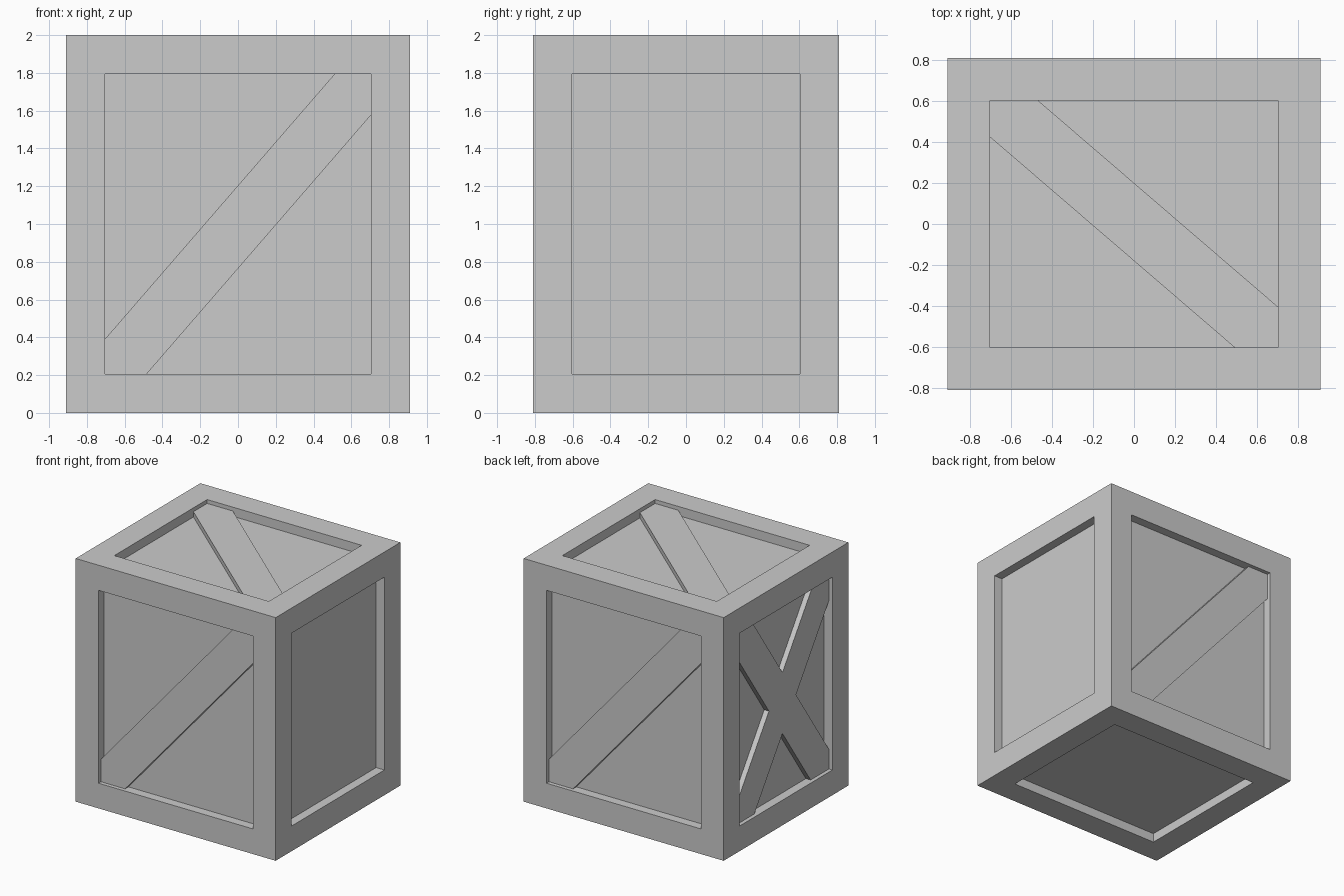
import bpy, bmesh
from math import radians, sin, cos
from mathutils import Vector, Matrix

if "Cube" in bpy.data.objects:
    bpy.data.objects.remove(bpy.data.objects["Cube"])

W, D, H = 1.82, 1.62, 2.0     # outer size
RIM = 0.207                   # frame width
PANEL, BRACE = 0.075, 0.032   # depth of panel and of board face below the frame
BOARD = 0.288                 # board width


def add_object(name, bm):
    bmesh.ops.recalc_face_normals(bm, faces=bm.faces)
    mesh = bpy.data.meshes.new(name)
    bm.to_mesh(mesh)
    bm.free()
    ob = bpy.data.objects.new(name, mesh)
    bpy.context.collection.objects.link(ob)
    return ob


def clip(bm, point, normal):
    """Cut away everything on the normal side of the plane and close the cut."""
    geom = bm.verts[:] + bm.edges[:] + bm.faces[:]
    res = bmesh.ops.bisect_plane(bm, geom=geom, dist=1e-6, plane_co=point,
                                 plane_no=normal, clear_outer=True)
    edges = [e for e in res["geom_cut"] if isinstance(e, bmesh.types.BMEdge)]
    if edges:
        bmesh.ops.holes_fill(bm, edges=edges)


def add_board(name, face, angle, shift, extra=None):
    """Diagonal board lying in a face recess, trimmed to its opening."""
    centre, u, v, hu, hv = face
    a = radians(angle)
    bm = bmesh.new()
    bmesh.ops.create_cube(bm, size=1)
    bmesh.ops.scale(bm, vec=(4, BOARD, PANEL - BRACE), verts=bm.verts)
    bmesh.ops.rotate(bm, matrix=Matrix.Rotation(a, 3, 'Z'), verts=bm.verts)
    bmesh.ops.translate(bm, vec=(0, shift, -(PANEL + BRACE) / 2), verts=bm.verts)
    for s in (-1, 1):
        clip(bm, (s * (hu - RIM), 0, 0), (s, 0, 0))
        clip(bm, (0, s * (hv - RIM), 0), (0, s, 0))
    if extra:
        clip(bm, *extra)
    n = u.cross(v)
    m = Matrix((u, v, n)).transposed().to_4x4()
    m.translation = centre
    bmesh.ops.transform(bm, matrix=m, verts=bm.verts)
    add_object(name, bm)


# Crate body: box with a recessed panel on each side
bm = bmesh.new()
bmesh.ops.create_cube(bm, size=1)
bmesh.ops.scale(bm, vec=(W, D, H), verts=bm.verts)
bmesh.ops.translate(bm, vec=(0, 0, H / 2), verts=bm.verts)
sides = bm.faces[:]
bmesh.ops.inset_individual(bm, faces=sides, thickness=RIM, use_even_offset=True)
for f in bmesh.ops.extrude_discrete_faces(bm, faces=sides)["faces"]:
    bmesh.ops.translate(bm, vec=-f.normal * PANEL, verts=f.verts)
add_object("crate_body", bm)

# Face frames: centre, right, up, half width, half height
X, Y, Z = Vector((1, 0, 0)), Vector((0, 1, 0)), Vector((0, 0, 1))
front = (Vector((0, -D / 2, H / 2)), X, Z, W / 2, H / 2)
back = (Vector((0, D / 2, H / 2)), -X, Z, W / 2, H / 2)
left = (Vector((-W / 2, 0, H / 2)), -Y, Z, D / 2, H / 2)
top = (Vector((0, 0, H)), X, Y, W / 2, D / 2)

# Single diagonal boards
add_board("front_brace", front, 49.1, -0.016)
add_board("back_brace", back, 49.1, -0.016)
add_board("top_brace", top, -40.7, 0.01)

# Crossed boards on the left side: one whole, one in two halves butted against it
T, LOW = 55, -0.02
add_board("left_brace", left, T, LOW)
across = Vector((-sin(radians(T)), cos(radians(T)), 0))
for s, label in ((1, "upper"), (-1, "lower")):
    edge = Vector((0, LOW, 0)) + across * s * BOARD / 2
    add_board("left_cross_brace_" + label, left, -T, LOW, (edge, -s * across))
